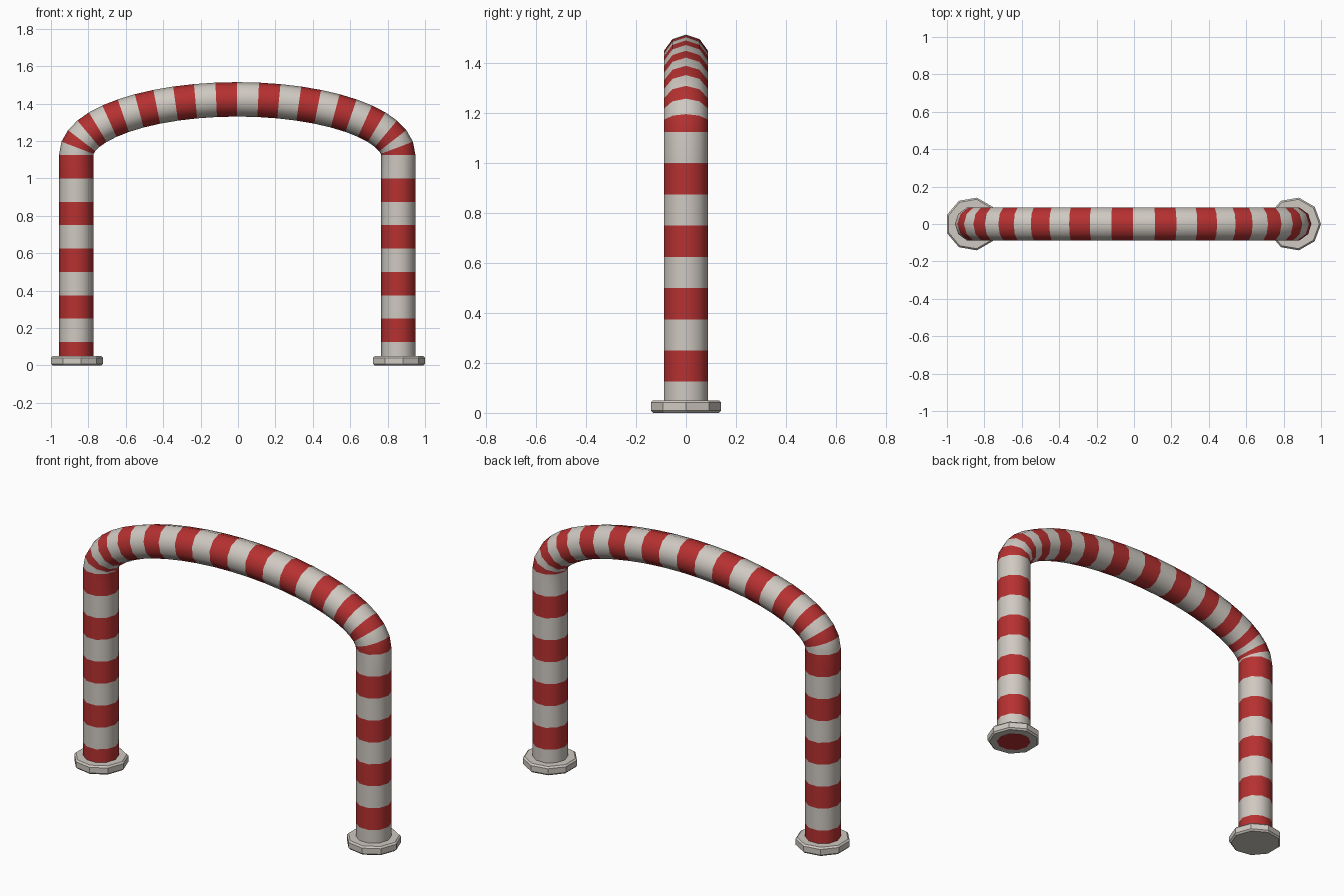
import bpy
import bmesh
from math import sin, cos, pi, radians
from mathutils import Vector

if "Cube" in bpy.data.objects:
    bpy.data.objects.remove(bpy.data.objects["Cube"])

HALF_SPAN, SHIFT = 0.861, -0.0043
LEG_TOP, RISE = 1.125, 0.298
TUBE_R, SIDES = 0.092, 10
LEG_BANDS, ARC_BANDS = 9, 24


def make_material(name, rgb):
    mat = bpy.data.materials.new(name)
    mat.use_nodes = True
    color = (*rgb, 1.0)
    mat.diffuse_color = color
    mat.node_tree.nodes["Principled BSDF"].inputs["Base Color"].default_value = color
    return mat


white = make_material("warm white", (0.62, 0.58, 0.53))
red = make_material("stripe red", (0.47, 0.03, 0.03))


def make_object(name, bm, materials):
    bmesh.ops.recalc_face_normals(bm, faces=bm.faces[:])
    mesh = bpy.data.meshes.new(name)
    bm.to_mesh(mesh)
    bm.free()
    for mat in materials:
        mesh.materials.append(mat)
    obj = bpy.data.objects.new(name, mesh)
    bpy.context.collection.objects.link(obj)
    return obj


# Path of the arch: (centre, outward direction) for each ring
step = LEG_TOP / LEG_BANDS
path = [(Vector((SHIFT - HALF_SPAN, 0, max(i * step, 0.001))), Vector((-1, 0, 0)))
        for i in range(LEG_BANDS)]
for i in range(ARC_BANDS + 1):
    t = pi - pi * i / ARC_BANDS
    centre = Vector((SHIFT + HALF_SPAN * cos(t), 0, LEG_TOP + RISE * sin(t)))
    path.append((centre, Vector((RISE * cos(t), 0, HALF_SPAN * sin(t))).normalized()))
path += [(Vector((SHIFT + HALF_SPAN, 0, i * step or -0.001)), Vector((1, 0, 0)))
         for i in reversed(range(LEG_BANDS))]

# Striped tube swept along the path, one band per segment
bm = bmesh.new()
rings = []
for centre, out in path:
    ring = []
    for k in range(SIDES):
        a = 2 * pi * k / SIDES
        ring.append(bm.verts.new(centre + TUBE_R * (cos(a) * out + sin(a) * Vector((0, 1, 0)))))
    rings.append(ring)
for band, (lower, upper) in enumerate(zip(rings, rings[1:])):
    for k in range(SIDES):
        n = (k + 1) % SIDES
        face = bm.faces.new((lower[k], lower[n], upper[n], upper[k]))
        face.material_index = 1 - band % 2
for ring in (rings[0], rings[-1]):
    bm.faces.new(ring).material_index = 1
arch = make_object("striped_arch", bm, (white, red))
bpy.ops.object.select_all(action="DESELECT")
arch.select_set(True)
bpy.context.view_layer.objects.active = arch
bpy.ops.object.shade_smooth_by_angle(angle=radians(50))

# Nine-sided foot plates with chamfered rims
FOOT_R, FOOT_H, FOOT_SIDES, CHAMFER = 0.143, 0.05, 9, 0.009
for name, side in (("right_foot", -1), ("left_foot", 1)):
    bm = bmesh.new()
    profile = [(FOOT_R - CHAMFER, 0), (FOOT_R, CHAMFER),
               (FOOT_R, FOOT_H - CHAMFER), (FOOT_R - CHAMFER, FOOT_H)]
    rings = [[bm.verts.new((r * cos(2 * pi * k / FOOT_SIDES), r * sin(2 * pi * k / FOOT_SIDES), z))
              for k in range(FOOT_SIDES)] for r, z in profile]
    for lower, upper in zip(rings, rings[1:]):
        for k in range(FOOT_SIDES):
            n = (k + 1) % FOOT_SIDES
            bm.faces.new((lower[k], lower[n], upper[n], upper[k]))
    bm.faces.new(rings[0])
    bm.faces.new(rings[-1])
    foot = make_object(name, bm, (white,))
    foot.location.x = SHIFT + side * HALF_SPAN
